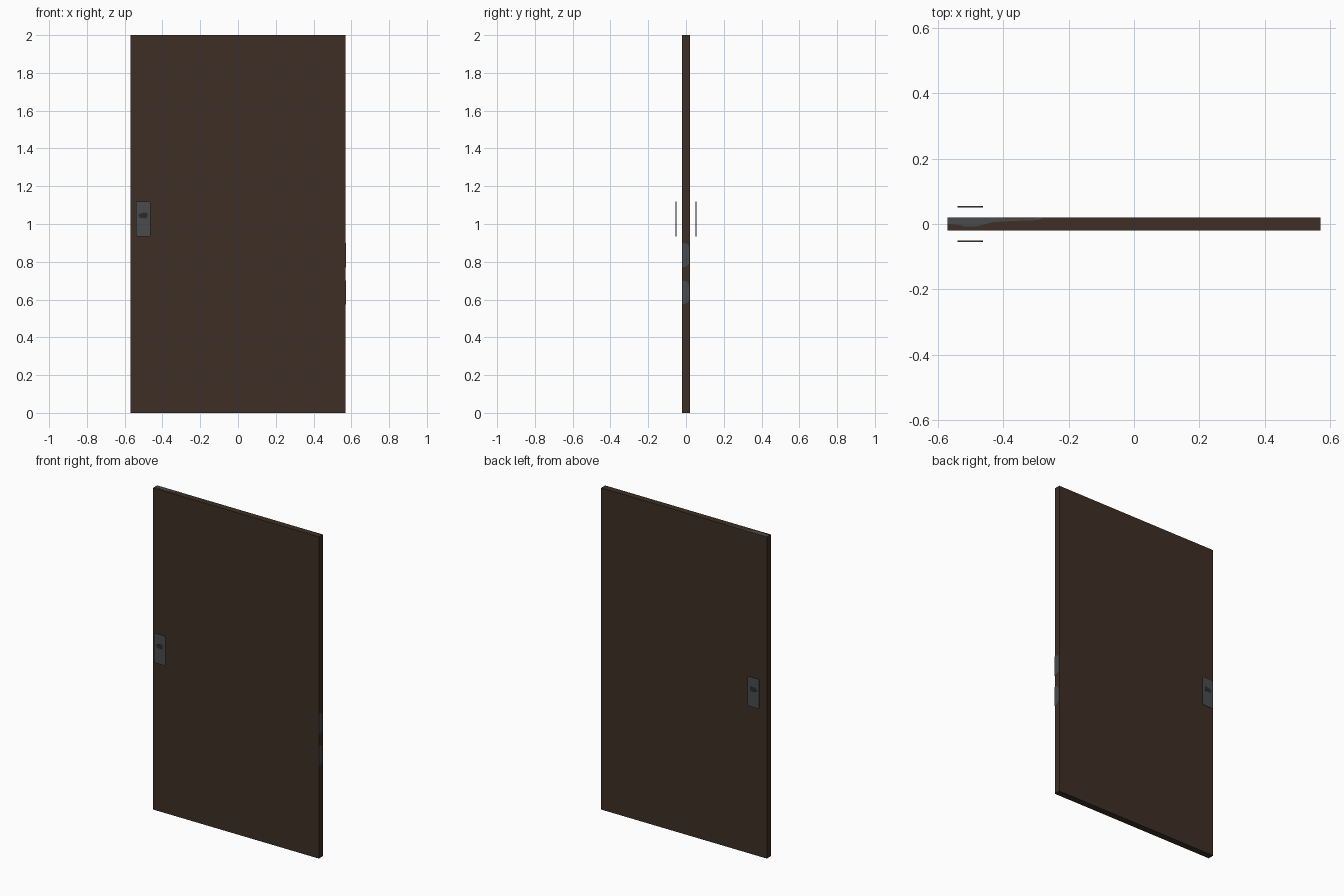
import bpy, bmesh
from mathutils import Matrix

if "Cube" in bpy.data.objects:
    bpy.data.objects.remove(bpy.data.objects["Cube"])


def material(name, rgb):
    m = bpy.data.materials.new(name)
    m.diffuse_color = (*rgb, 1)
    m.use_nodes = True
    m.node_tree.nodes["Principled BSDF"].inputs["Base Color"].default_value = m.diffuse_color
    return m


BROWN = material("dark brown wood", (0.047, 0.028, 0.018))
STEEL = material("dark grey steel", (0.068, 0.070, 0.074))
BLACK = material("keyhole black", (0.024, 0.024, 0.024))


def finish(name, bm, mat):
    bmesh.ops.recalc_face_normals(bm, faces=bm.faces)
    me = bpy.data.meshes.new(name)
    bm.to_mesh(me)
    bm.free()
    me.materials.append(mat)
    ob = bpy.data.objects.new(name, me)
    bpy.context.collection.objects.link(ob)
    return ob


def box(name, lo, hi, mat):
    bm = bmesh.new()
    size = [b - a for a, b in zip(lo, hi)]
    mid = [(a + b) / 2 for a, b in zip(lo, hi)]
    bmesh.ops.create_cube(bm, size=1, matrix=Matrix.Translation(mid) @ Matrix.Diagonal((*size, 1)))
    return finish(name, bm, mat)


def prism(name, pts, place, a, b, mat):
    """Extrude a 2D outline from depth a to depth b; place maps (u, v, depth) to xyz."""
    bm = bmesh.new()
    f = bm.faces.new([bm.verts.new(place(u, v, a)) for u, v in pts])
    ext = bmesh.ops.extrude_face_region(bm, geom=[f])["geom"]
    move = [q - p for p, q in zip(place(0, 0, a), place(0, 0, b))]
    bmesh.ops.translate(bm, verts=[e for e in ext if isinstance(e, bmesh.types.BMVert)], vec=move)
    return finish(name, bm, mat)


# door slab
box("door_slab", (-0.57, -0.02, 0), (0.57, 0.02, 2), BROWN)

# handle plates with clipped corners and keyholes, front and back
x0, x1, z0, z1, c = -0.54, -0.462, 0.935, 1.12, 0.005
plate = [(x0 + c, z0), (x1 - c, z0), (x1, z0 + c), (x1, z1 - c),
         (x1 - c, z1), (x0 + c, z1), (x0, z1 - c), (x0, z0 + c)]
hole = [(-0.528, 1.045), (-0.517, 1.032), (-0.49, 1.030), (-0.48, 1.036),
        (-0.48, 1.058), (-0.49, 1.061), (-0.515, 1.058)]
for side, s in (("front", -1), ("back", 1)):
    place = lambda u, v, d, s=s: (u, s * d, v)
    prism(side + "_handle_plate", plate, place, 0.0505, 0.0545, STEEL)
    prism(side + "_keyhole", hole, place, 0.0545, 0.055, BLACK)

# worn metal plates on the right edge
for i, (lo, hi) in enumerate(((0.575, 0.70), (0.77, 0.90))):
    outline = [(-0.02, lo), (0.006, lo + 0.006), (0.015, lo + 0.02),
               (0.015, hi - 0.02), (0.006, hi - 0.004), (-0.02, hi)]
    prism("edge_plate_%d" % (i + 1), outline, lambda u, v, d: (d, u, v), 0.5695, 0.5705, STEEL)

# worn grey patch on the top edge
patch = [(-0.57, 0.02), (-0.57, 0.0), (-0.53, -0.003), (-0.52, -0.008), (-0.48, -0.007),
         (-0.43, 0.006), (-0.35, 0.010), (-0.29, 0.012), (-0.28, 0.018), (-0.39, 0.016), (-0.40, 0.02)]
prism("top_patch", patch, lambda u, v, d: (u, v, d), 1.9995, 2.0005, STEEL)
